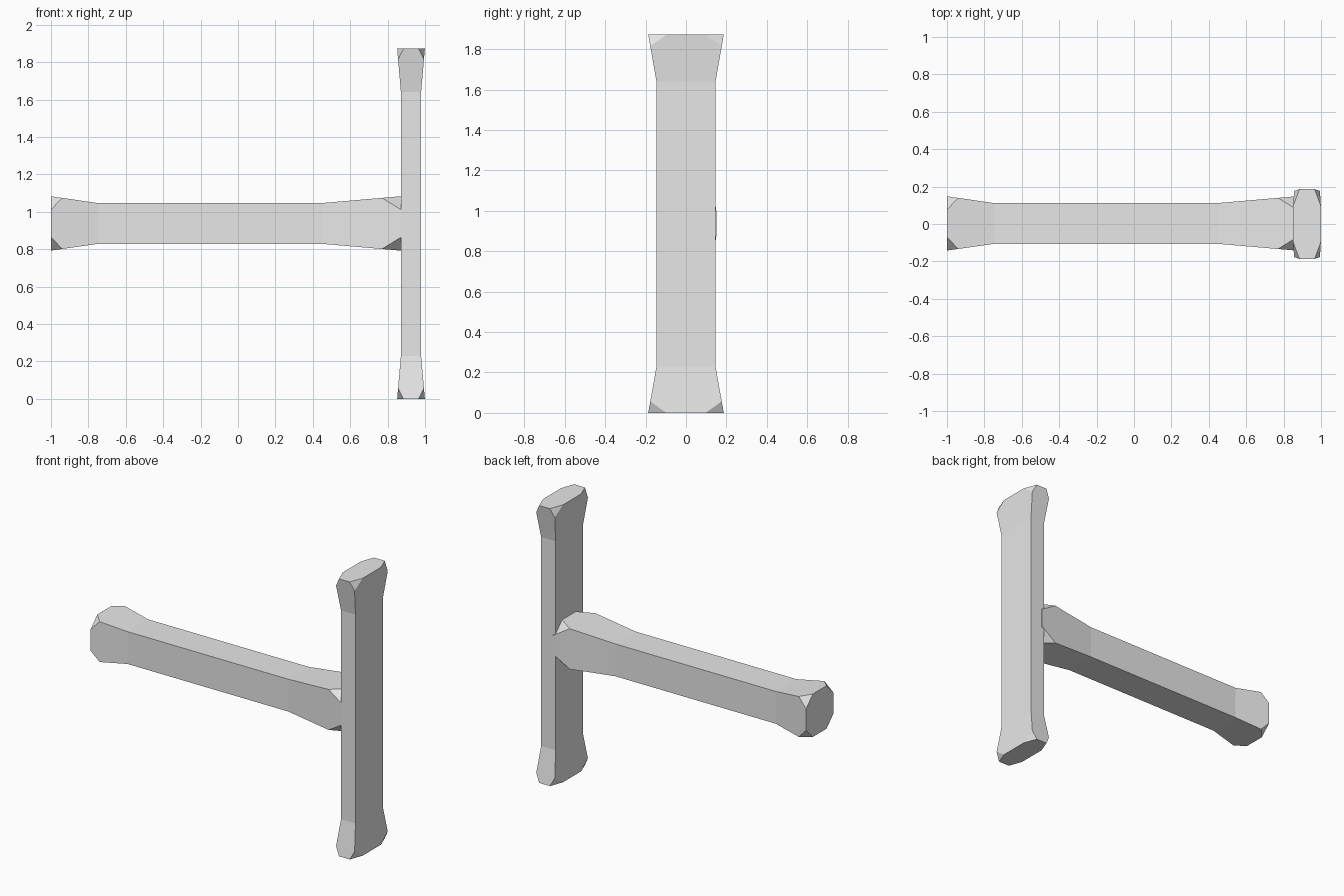
import bpy
import bmesh
from mathutils import Vector

if "Cube" in bpy.data.objects:
    bpy.data.objects.remove(bpy.data.objects["Cube"], do_unlink=True)

grey = bpy.data.materials.new("plain grey")
grey.use_nodes = True
grey.diffuse_color = (0.8, 0.8, 0.8, 1)
grey.node_tree.nodes["Principled BSDF"].inputs["Base Color"].default_value = (0.8, 0.8, 0.8, 1)

CORNERS = [(-1, -1), (1, -1), (1, 1), (-1, 1)]


def timber(name, to_world, stations, end_cuts):
    """Flared square timber: stations are (along, half_u, half_v); each end's
    four corners are sliced off by (along, u, v) distances."""
    bm = bmesh.new()
    rings = [[bm.verts.new((u * hu, v * hv, t)) for u, v in CORNERS]
             for t, hu, hv in stations]
    for low, high in zip(rings, rings[1:]):
        for i in range(4):
            j = (i + 1) % 4
            bm.faces.new((low[i], low[j], high[j], high[i]))
    bm.faces.new(rings[0][::-1])
    bm.faces.new(rings[-1])

    # Slice the corners at both ends
    ends = ((stations[0], stations[1], end_cuts[0]),
            (stations[-1], stations[-2], end_cuts[1]))
    for end, inner, (ct, cu, cv) in ends:
        for u, v in CORNERS:
            corner = Vector((u * end[1], v * end[2], end[0]))
            neck = Vector((u * inner[1], v * inner[2], inner[0]))
            a = corner - Vector((u * cu, 0, 0))
            b = corner - Vector((0, v * cv, 0))
            c = corner.lerp(neck, ct / abs(inner[0] - end[0]))
            normal = (b - a).cross(c - a).normalized()
            if normal.dot(corner - a) < 0:
                normal.negate()
            cut = bmesh.ops.bisect_plane(
                bm, geom=bm.verts[:] + bm.edges[:] + bm.faces[:], dist=1e-5,
                plane_co=a, plane_no=normal, clear_outer=True)
            rim = [g for g in cut["geom_cut"] if isinstance(g, bmesh.types.BMEdge)]
            bmesh.ops.holes_fill(bm, edges=rim, sides=0)

    for vert in bm.verts:
        vert.co = to_world(vert.co)
    bmesh.ops.recalc_face_normals(bm, faces=bm.faces[:])
    mesh = bpy.data.meshes.new(name)
    bm.to_mesh(mesh)
    bm.free()
    mesh.materials.append(grey)
    obj = bpy.data.objects.new(name, mesh)
    bpy.context.collection.objects.link(obj)
    return obj


# Upright plank at the left end
timber("upright_post", lambda p: Vector((p.x + 0.925, p.y, p.z)),
       [(0, 0.074, 0.187), (0.23, 0.054, 0.146),
        (1.64, 0.054, 0.146), (1.872, 0.074, 0.187)],
       [(0.057, 0.034, 0.09)] * 2)

# Horizontal beam running into the upright
timber("cross_beam", lambda p: Vector((p.z, p.x + 0.003, p.y + 0.938)),
       [(-1, 0.145, 0.145), (-0.75, 0.109, 0.109),
        (0.45, 0.109, 0.109), (0.89, 0.147, 0.147)],
       [(0.06, 0.072, 0.072), (0.12, 0.085, 0.085)])
